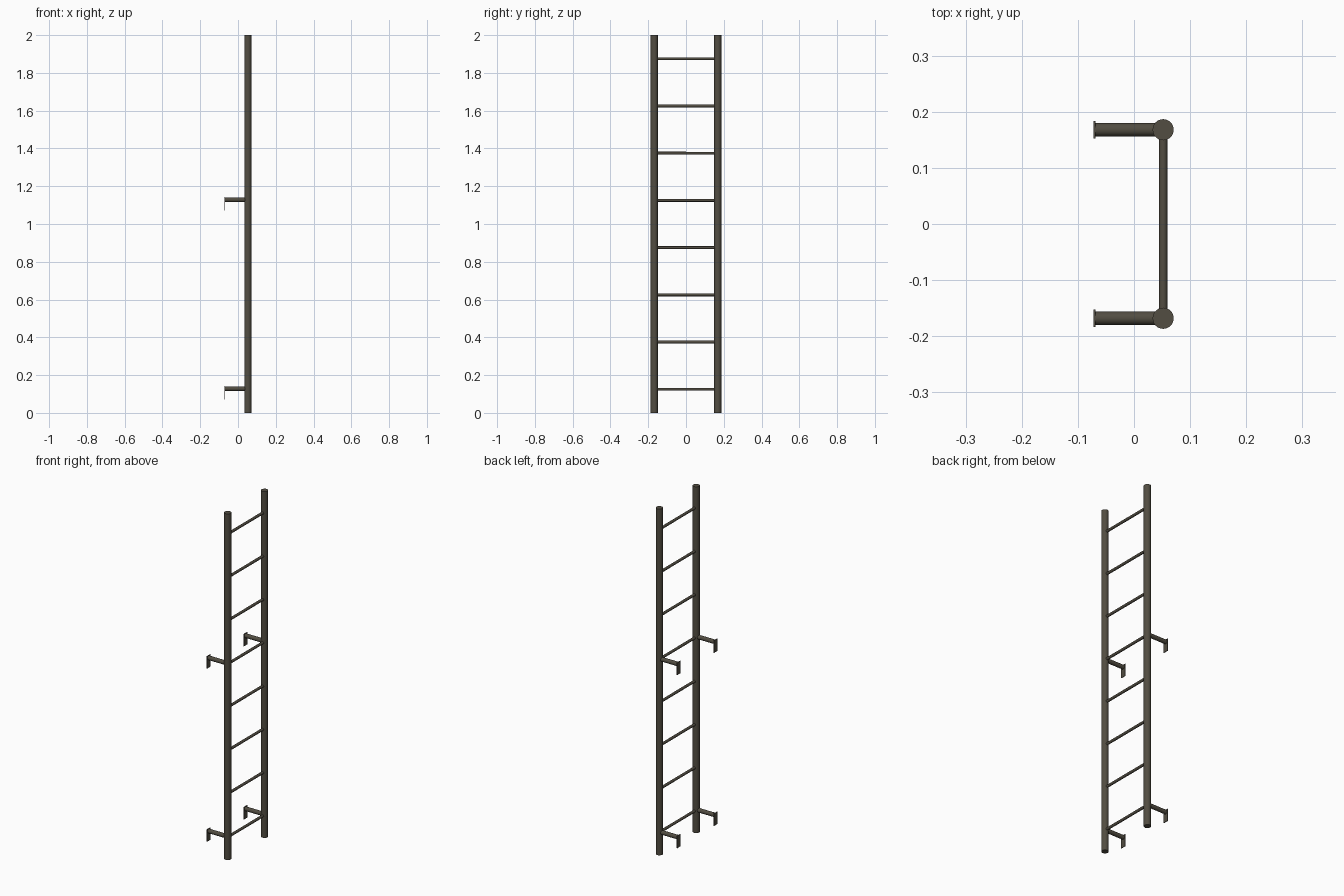
import bpy
from mathutils import Vector

if "Cube" in bpy.data.objects:
    bpy.data.objects.remove(bpy.data.objects["Cube"])

RAIL_X, RAIL_Y = 0.052, 0.168
metal = bpy.data.materials.new("dark bronze metal")
metal.diffuse_color = (0.084, 0.074, 0.054, 1)
metal.use_nodes = True
metal.node_tree.nodes["Principled BSDF"].inputs["Base Color"].default_value = metal.diffuse_color


def rod(name, a, b, radius, sides=32):
    a, b = Vector(a), Vector(b)
    bpy.ops.mesh.primitive_cylinder_add(vertices=sides, radius=radius,
                                        depth=(b - a).length, location=(a + b) / 2)
    o = bpy.context.object
    o.rotation_euler = (b - a).to_track_quat('Z', 'Y').to_euler()
    o.name = name
    o.data.materials.append(metal)
    bpy.ops.object.shade_smooth_by_angle()


def box(name, lo, hi):
    lo, hi = Vector(lo), Vector(hi)
    bpy.ops.mesh.primitive_cube_add(size=1, location=(lo + hi) / 2)
    o = bpy.context.object
    o.scale = hi - lo
    o.name = name
    o.data.materials.append(metal)


for side, label in ((-1, "front"), (1, "back")):
    y = side * RAIL_Y
    # Upright rail
    rod(label + "_rail", (RAIL_X, y, 0), (RAIL_X, y, 2), 0.0188)
    # Wall brackets: round arm and thin hanging plate
    for z, level in ((0.128, "lower"), (1.128, "upper")):
        name = f"{label}_{level}_bracket"
        rod(name + "_arm", (-0.07, y, z), (RAIL_X, y, z), 0.012, 24)
        box(name + "_plate", (-0.072, y - 0.0155, z - 0.057), (-0.069, y + 0.0155, z + 0.014))

# Rungs
for i in range(8):
    z = 0.125 + 0.25 * i
    rod(f"rung_{i + 1}", (RAIL_X, -RAIL_Y, z), (RAIL_X, RAIL_Y, z), 0.0075, 20)
